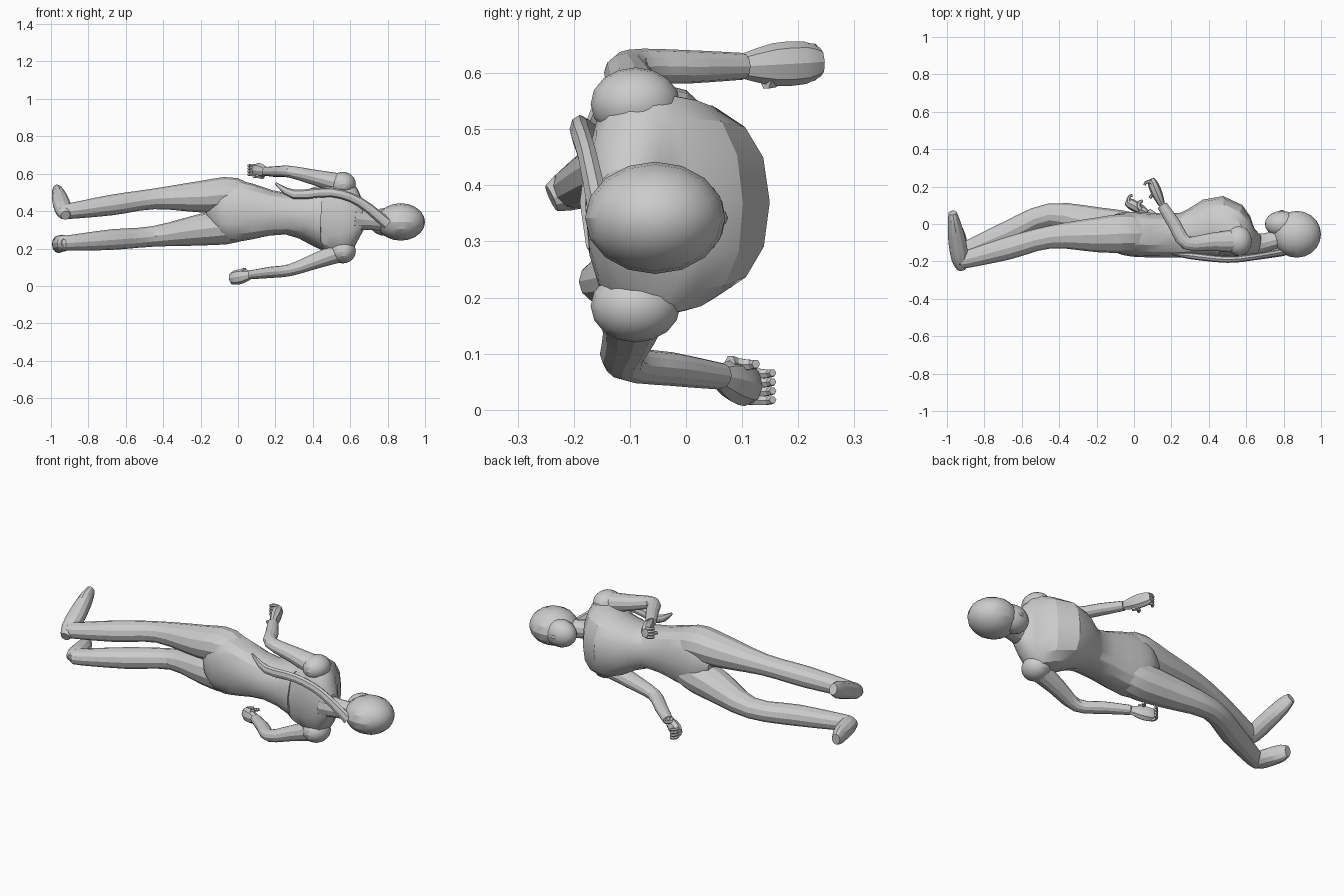
import bpy
import bmesh
import math
from mathutils import Matrix, Vector

UP = Vector((0, 0, 1))
WAIST = Vector((.2, -.06, .39))

default_cube = bpy.data.objects.get("Cube")
if default_cube:
    bpy.data.objects.remove(default_cube, do_unlink=True)


def finish(name, bm):
    """Turn a bmesh into a named object, shaded smooth with crisp creases."""
    bmesh.ops.recalc_face_normals(bm, faces=bm.faces)
    mesh = bpy.data.meshes.new(name)
    bm.to_mesh(mesh)
    bm.free()
    part = bpy.data.objects.new(name, mesh)
    bpy.context.collection.objects.link(part)
    bpy.ops.object.select_all(action="DESELECT")
    part.select_set(True)
    bpy.context.view_layer.objects.active = part
    bpy.ops.object.shade_smooth_by_angle(angle=math.radians(25))


def smooth_path(rows, steps):
    """Add in-between rows along a curve that passes through every row."""
    last = len(rows) - 1
    path = []
    for i in range(last):
        start, end = rows[i], rows[i + 1]
        leave = (end - rows[max(i - 1, 0)]) / 2
        arrive = (rows[min(i + 2, last)] - start) / 2
        for step in range(steps):
            t = step / steps
            ease = t * t * (3 - 2 * t)
            path.append(start.lerp(end, ease)
                        + leave * t * (1 - t) ** 2
                        - arrive * t * t * (1 - t))
    path.append(rows[last])
    return path


def squared(value, power):
    """Push a sine or cosine outwards, for a boxier oval."""
    return math.copysign(abs(value) ** power, value)


def tube(name, joints, widths, depths=None, flat=1, sides=12, steps=3, power=1):
    """Skin oval rings along a smooth path through the joints."""
    depths = depths or [width * flat for width in widths]
    rows = [Vector((*joint, width, depth))
            for joint, width, depth in zip(joints, widths, depths)]
    path = smooth_path(rows, steps)
    last = len(path) - 1
    bm = bmesh.new()
    rings = []
    for i, row in enumerate(path):
        centre = Vector(row[:3])
        along = Vector((path[min(i + 1, last)] - path[max(i - 1, 0)])[:3]).normalized()
        side = (UP - along * UP.dot(along)).normalized()
        front = along.cross(side)
        width, depth = row[3:]
        ring = []
        for k in range(sides):
            angle = math.tau * k / sides
            offset = (side * squared(math.sin(angle), power) * width
                      + front * squared(math.cos(angle), power) * depth)
            ring.append(bm.verts.new(centre + offset))
        rings.append(ring)
    for near, far in zip(rings, rings[1:]):
        for k in range(sides):
            n = (k + 1) % sides
            bm.faces.new((near[k], near[n], far[n], far[k]))
    bm.faces.new(rings[0])
    bm.faces.new(rings[-1])
    finish(name, bm)


def ball(name, centre, radii, segments=16):
    """Ellipsoid with its poles along the body."""
    bm = bmesh.new()
    placing = (Matrix.Translation(centre) @ Matrix.Diagonal((*radii, 1))
               @ Matrix.Rotation(math.pi / 2, 4, "Y"))
    bmesh.ops.create_uvsphere(bm, u_segments=segments, v_segments=segments // 2 + 2,
                              radius=1, matrix=placing)
    finish(name, bm)


def leg(side, hip, knee, ankle, toe):
    """Leg rising into the waist, with a foot from heel to toe."""
    hip, knee, ankle, toe = map(Vector, (hip, knee, ankle, toe))
    instep = ankle + Vector((-.03, 0, 0))
    tube(side + "_leg", [hip.lerp(WAIST, .7), hip, hip.lerp(knee, .4), knee,
                         knee.lerp(ankle, .5), ankle, instep],
         [.06, .093, .085, .055, .055, .042, .04], flat=1.1)
    stages = (-.2, 0, .4, .8, 1)
    tube(side + "_foot", [instep.lerp(toe, stage) for stage in stages],
         [.025, .043, .046, .046, .03], [.025, .045, .047, .034, .022], steps=2)


def digit(name, base, reach_way, curl_way, reach, radius):
    """Finger curled along part of a circle, thinning to its tip."""
    bends = [math.pi * i / 5 for i in range(5)]
    joints = [base + reach_way * reach * math.sin(bend)
              + curl_way * reach * (1 - math.cos(bend)) for bend in bends]
    tube(name, joints, [radius * (1 - bend / 6) for bend in bends], sides=6, steps=1)


def arm(side, shoulder, elbow, wrist, knuckles, facing):
    """Rounded shoulder, arm through its joints and a loosely curled hand."""
    shoulder, elbow, wrist, knuckles = map(Vector, (shoulder, elbow, wrist, knuckles))
    ball(side + "_shoulder", shoulder, (.07, .08, .065))
    tube(side + "_arm", [shoulder, shoulder.lerp(elbow, .5), elbow,
                         elbow.lerp(wrist, .5), wrist],
         [.055, .042, .032, .03, .024], flat=1.15)
    stages = (0, .4, .8, 1)
    tube(side + "_palm", [wrist.lerp(knuckles, stage) for stage in stages],
         [.022, .038, .038, .025], flat=.75, sides=8, steps=2)
    ahead = (knuckles - wrist).normalized()
    curl = ahead.cross(UP).normalized() * facing
    for i, finger in enumerate(("little", "ring", "middle", "index")):
        base = wrist.lerp(knuckles, .8) + UP * facing * (i - 1.5) * .016
        digit(side + "_" + finger + "_finger", base, ahead, curl, .025, .012)
    thumb_base = wrist.lerp(knuckles, .3) + UP * facing * .03
    digit(side + "_thumb", thumb_base, ahead, curl, .025, .014)


# Torso, from the base of the neck to the crotch
tube("torso",
     [(.67, -.11, .36), (.59, -.09, .365), (.46, -.02, .37),
      (.26, -.06, .385), (0, -.055, .4), (-.1, -.04, .4), (-.16, -.03, .4)],
     [.07, .2, .18, .11, .165, .13, .03],
     [.05, .1, .17, .12, .12, .1, .05], sides=16, power=.85)

# Neck and head, looking towards the back of the scene
tube("neck", [(.62, -.11, .36), (.7, -.1, .35), (.8, -.07, .34)], [.07, .05, .05])
ball("head", (.87, -.055, .342), (.13, .125, .1))
ball("jaw", (.79, 0, .342), (.09, .07, .075))
ball("nose", (.79, .06, .342), (.02, .015, .015), segments=8)

# Braid falling down the back and flicking outwards
tube("braid",
     [(.8, -.15, .33), (.65, -.175, .45), (.5, -.19, .5), (.3, -.17, .49), (.2, -.16, .55)],
     [.03, .025, .025, .025, .006], flat=.7, sides=8)

# Legs and feet, the right knee raised and the left foot turned out
leg("left", (-.02, -.05, .485), (-.45, -.07, .465), (-.9, -.19, .4), (-.97, .06, .515))
leg("right", (-.02, -.04, .325), (-.45, .05, .265), (-.9, -.14, .23), (-.97, .035, .22))

# Arms and hands, elbows back and forearms reaching forward
arm("left", (.56, -.09, .545), (.28, -.1, .61), (.15, .1, .612), (.09, .24, .62), -1)
arm("right", (.56, -.09, .185), (.28, -.11, .085), (.07, .06, .06), (-.04, .12, .04), 1)
